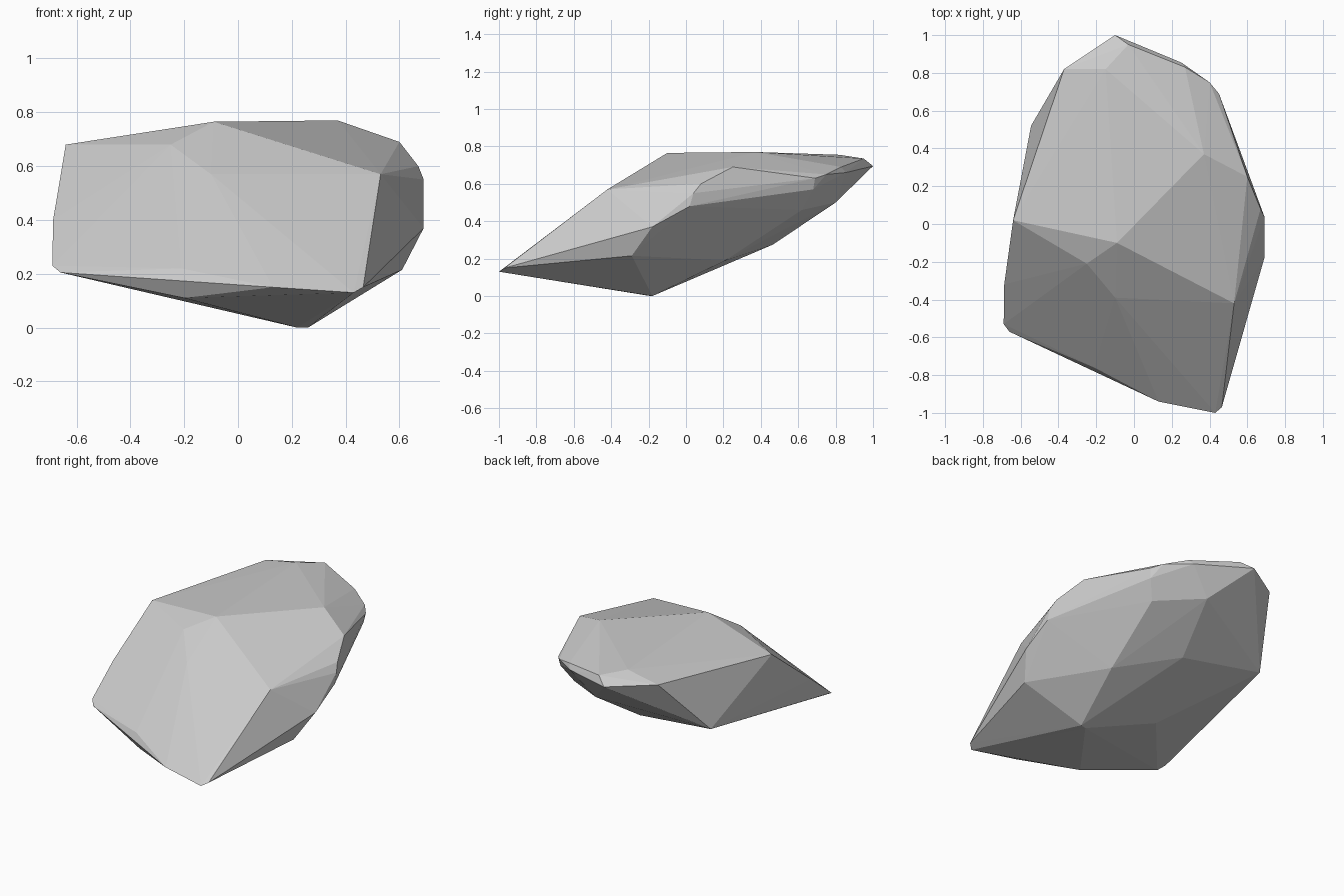
import bpy, bmesh

# A faceted boulder: the convex hull of its few main corners
top = [(-.64, .02, .68), (-.25, -.21, .68), (-.09, -.10, .765), (.37, .37, .77),
       (.60, .25, .69), (.53, -.42, .57), (-.15, .82, .755), (-.03, .95, .735), (-.10, -.39, .57)]
back_rim = [(-.37, .82, .712), (-.10, 1, .695), (.27, .83, .69), (.25, .855, .66),
            (.40, .75, .65), (.45, .69, .63), (.44, .68, .57)]
right_side = [(.69, .04, .55), (.67, .08, .60), (.69, -.18, .37), (.69, .02, .48), (.61, -.29, .215)]
left_side = [(-.545, .52, .353), (-.687, -.32, .40), (-.69, -.53, .23), (-.66, -.57, .205)]
front_lip = [(-.21, -.76, .22), (.13, -.94, .15), (.43, -1, .13), (.465, -.97, .15), (-.20, -.74, .11)]
underside = [(.22, -.19, 0), (.26, -.18, 0), (-.18, -.01, .103), (.01, .465, .275),
             (.35, .21, .19), (.10, .80, .50), (.38, .62, .46)]

bm = bmesh.new()
for p in top + back_rim + right_side + left_side + front_lip + underside:
    bm.verts.new(p)
bmesh.ops.convex_hull(bm, input=bm.verts[:])
# Drop any corner that ended up inside the hull
bmesh.ops.delete(bm, geom=[v for v in bm.verts if not v.link_faces], context='VERTS')
bmesh.ops.recalc_face_normals(bm, faces=bm.faces[:])

mesh = bpy.data.meshes.new("boulder")
bm.to_mesh(mesh)
bm.free()
boulder = bpy.data.objects.new("boulder", mesh)
bpy.context.collection.objects.link(boulder)
